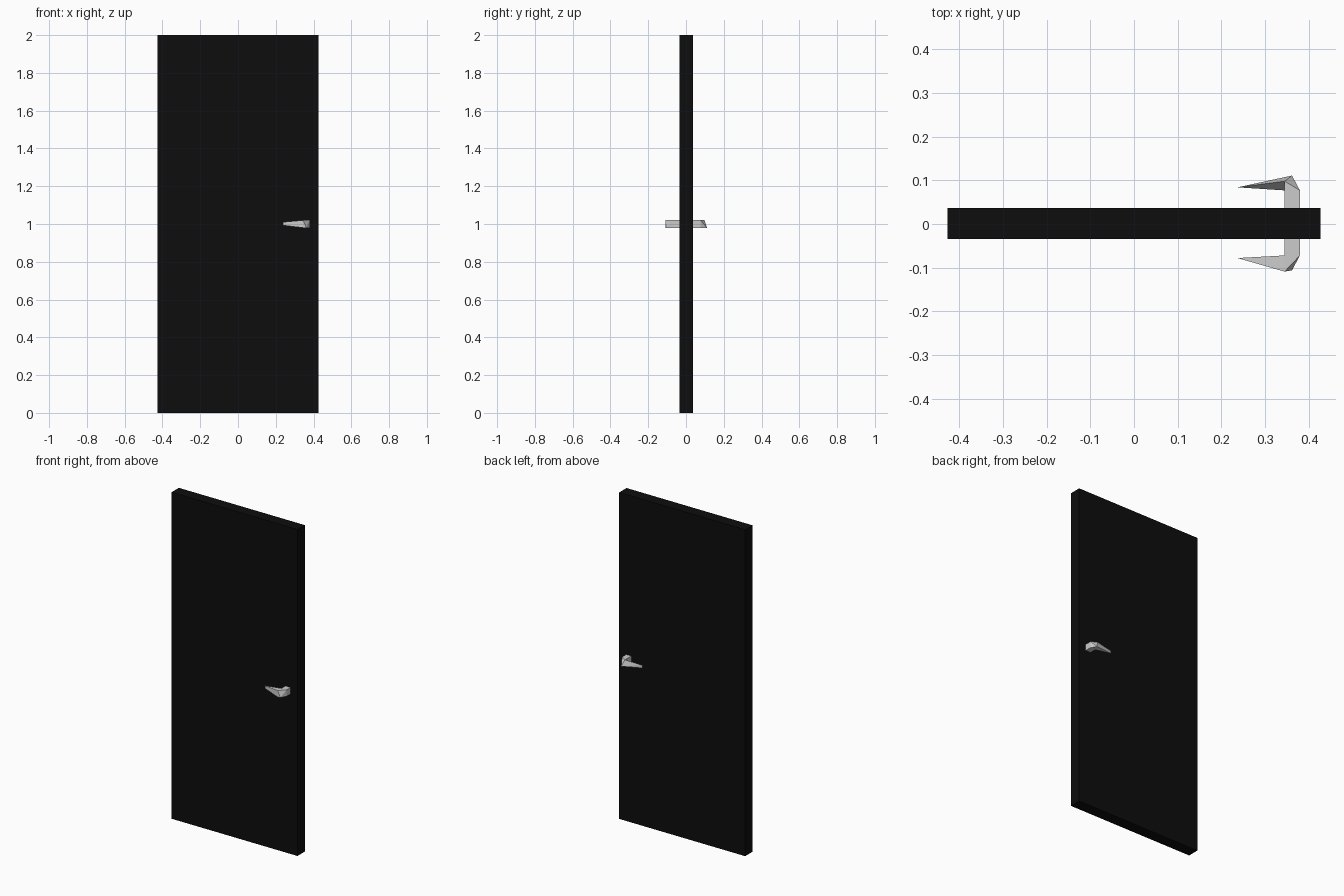
import bpy, bmesh

cube = bpy.data.objects.get("Cube")
if cube:
    bpy.data.objects.remove(cube, do_unlink=True)


def material(name, rgb):
    m = bpy.data.materials.new(name)
    m.use_nodes = True
    m.diffuse_color = (*rgb, 1)
    m.node_tree.nodes["Principled BSDF"].inputs["Base Color"].default_value = (*rgb, 1)
    return m


black = material("black", (0.004, 0.004, 0.004))
metal = material("light grey metal", (0.6, 0.6, 0.6))


def hull(name, points, mat):
    """Faceted solid wrapped around a few corner points."""
    bm = bmesh.new()
    for p in points:
        bm.verts.new(p)
    res = bmesh.ops.convex_hull(bm, input=bm.verts)
    spare = {g for g in res["geom_interior"] + res["geom_unused"]
             if isinstance(g, bmesh.types.BMVert)}
    bmesh.ops.delete(bm, geom=list(spare), context="VERTS")
    bmesh.ops.dissolve_limit(bm, angle_limit=0.01, verts=bm.verts, edges=bm.edges)
    bmesh.ops.recalc_face_normals(bm, faces=bm.faces)
    me = bpy.data.meshes.new(name)
    bm.to_mesh(me)
    bm.free()
    me.materials.append(mat)
    ob = bpy.data.objects.new(name, me)
    bpy.context.collection.objects.link(ob)
    return ob


def box(xs, ys, zs):
    return [(x, y, z) for x in xs for y in ys for z in zs]


LOW, HIGH = 0.98, 1.02      # handle bottom and top
IN, OUT = 0.345, 0.38       # handle post sides
FRONT, BACK = -0.034, 0.037  # door faces

# Door slab
hull("door_panel", box((-0.427, 0.427), (FRONT, BACK), (0, 2)), black)

# Posts standing out of each side of the door
hull("front_handle_post", box((IN, OUT), (FRONT, -0.072), (LOW, HIGH)), metal)
hull("back_handle_post", box((IN, OUT), (BACK, 0.077), (LOW, HIGH)), metal)

# Front elbow and tapering lever
front_outer = [(IN, -0.109, LOW), (IN, -0.109, HIGH)]
hull("front_handle_elbow", box((IN, OUT), (-0.072,), (LOW, HIGH))
     + front_outer + [(0.362, -0.106, LOW)], metal)
hull("front_handle_lever", box((IN,), (-0.072,), (LOW, HIGH))
     + front_outer + box((0.237,), (-0.078,), (0.993, 1.01)), metal)

# Back elbow and lever, with a sloped outer face
back_low, back_high = (0.362, 0.111, LOW), (IN, 0.098, HIGH)
hull("back_handle_elbow", box((IN, OUT), (0.077,), (LOW, HIGH))
     + [back_low, back_high], metal)
hull("back_handle_lever", [(IN, 0.077, LOW), back_low, back_high]
     + box((0.237,), (0.084,), (0.993, 1.01)), metal)
